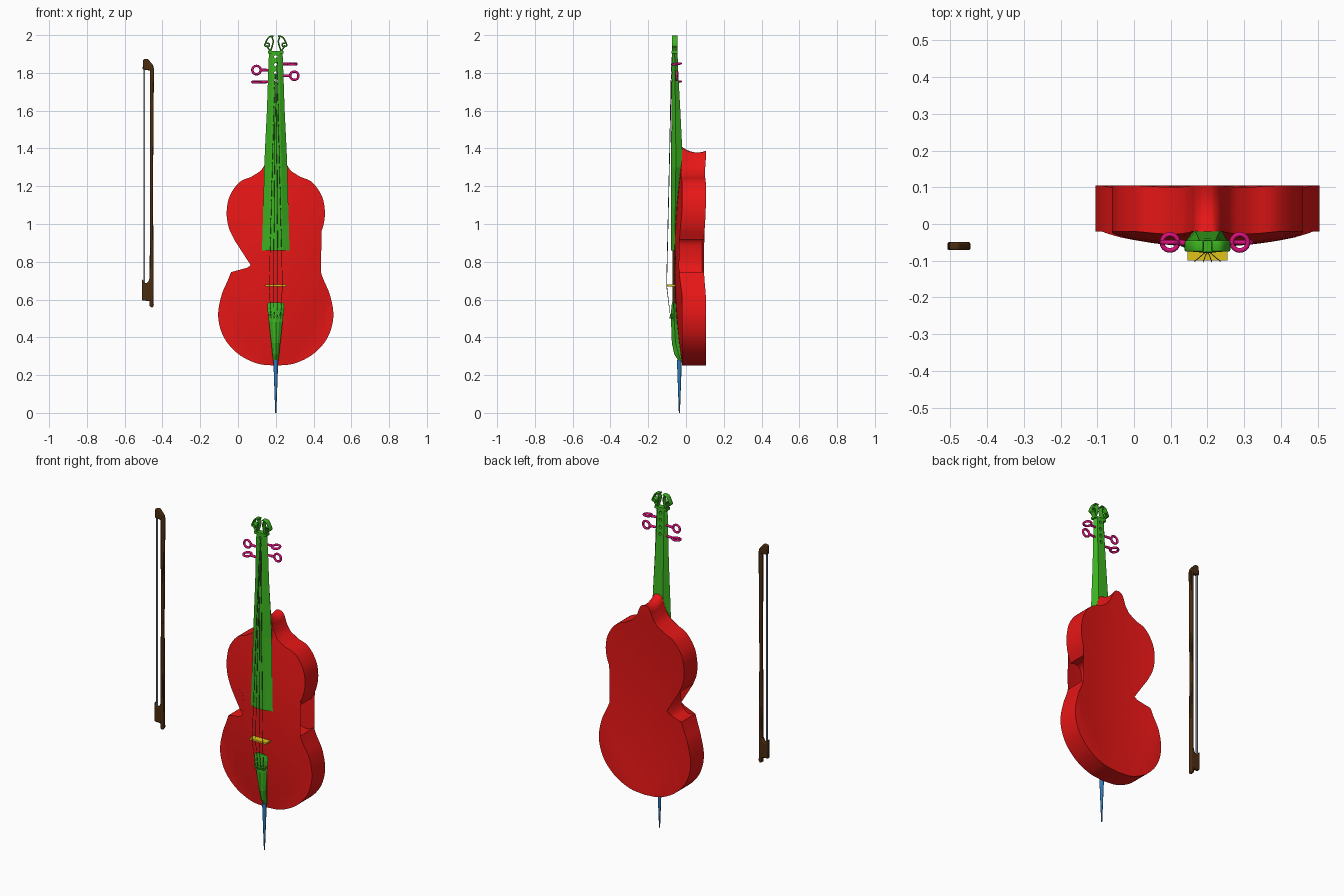
import bpy, bmesh, math
from mathutils import Vector

if "Cube" in bpy.data.objects:
    bpy.data.objects.remove(bpy.data.objects["Cube"])

CX = 0.2  # centre line of the instrument


def mat(name, r, g, b):
    m = bpy.data.materials.new(name)
    m.diffuse_color = (r, g, b, 1)
    m.use_nodes = True
    m.node_tree.nodes["Principled BSDF"].inputs["Base Color"].default_value = m.diffuse_color
    return m


RED, GREEN = mat("red", .8, .008, .008), mat("green", .045, .45, .015)
PINK, YELLOW = mat("pink", .7, .005, .2), mat("yellow", .75, .55, .01)
BLUE, BROWN = mat("blue", .03, .2, .5), mat("brown", .07, .025, .005)
DARK, GREY = mat("dark", .04, .04, .04), mat("grey", .3, .32, .36)


def finish(ob, m, angle=None):
    ob.data.materials.append(m)
    if angle:
        bpy.ops.object.select_all(action='DESELECT')
        ob.select_set(True)
        bpy.context.view_layer.objects.active = ob
        bpy.ops.object.shade_smooth_by_angle(angle=math.radians(angle))
    return ob


def from_bm(name, bm, m, angle=None):
    bmesh.ops.recalc_face_normals(bm, faces=bm.faces)
    me = bpy.data.meshes.new(name)
    bm.to_mesh(me)
    bm.free()
    ob = bpy.data.objects.new(name, me)
    bpy.context.collection.objects.link(ob)
    return finish(ob, m, angle)


def loft(rings):
    """Closed skin through equal-length rings of points."""
    bm = bmesh.new()
    vs = [[bm.verts.new(p) for p in r] for r in rings]
    n = len(vs[0])
    for a, b in zip(vs, vs[1:]):
        for i in range(n):
            j = (i + 1) % n
            bm.faces.new((a[i], a[j], b[j], b[i]))
    bm.faces.new(vs[0])
    bm.faces.new(vs[-1])
    return bm


def prism(outline, y0, y1):
    return loft([[(x, y, z) for x, z in outline] for y in (y0, y1)])


def spline(pts, steps=6):
    """Smooth open curve through 2D points."""
    p = [Vector(q) for q in pts]
    p = [2 * p[0] - p[1]] + p + [2 * p[-1] - p[-2]]
    out = []
    for a, b, c, d in zip(p, p[1:], p[2:], p[3:]):
        for k in range(steps):
            t = k / steps
            out.append(.5 * (2 * b + (c - a) * t + (2 * a - 5 * b + 4 * c - d) * t * t
                             + (3 * b - a - 3 * c + d) * t ** 3))
    return out + [p[-2]]


def box(name, x, y, z, m):
    return from_bm(name, prism([(x[0], z[0]), (x[1], z[0]), (x[1], z[1]), (x[0], z[1])], *y), m)


def rod(name, a, b, r1, r2, m, n=12):
    a, b = Vector(a), Vector(b)
    bpy.ops.mesh.primitive_cone_add(vertices=n, radius1=r1, radius2=r2, depth=(b - a).length,
                                    location=(a + b) / 2,
                                    rotation=(b - a).to_track_quat('Z', 'Y').to_euler())
    ob = bpy.context.object
    ob.name = name
    return finish(ob, m, 40)


# Body: half outline of lower bout, waist, upper bout and heel, mirrored
lower = [(0, .25), (.1, .262), (.2, .313), (.275, .40), (.305, .51), (.288, .62), (.255, .70), (.237, .745)]
waist = [(.237, .745), (.195, .731), (.152, .745), (.13, .79), (.126, .85), (.135, .905), (.168, .929), (.22, .917)]
upper = [(.22, .917), (.25, .985), (.26, 1.065), (.243, 1.15), (.19, 1.223), (.12, 1.254), (.07, 1.29),
         (.047, 1.33), (.034, 1.365), (.018, 1.383), (0, 1.387)]
half = spline(lower)[:-1] + spline(waist)[:-1] + spline(upper)
outline = [(p.x, p.y) for p in half] + [(-p.x, p.y) for p in half[-2:0:-1]]
bm = prism(outline, 0, 1)
bmesh.ops.triangulate(bm, faces=[f for f in bm.faces if len(f.verts) > 4])
cuts = [((x * .05, 0, 0), (1, 0, 0)) for x in range(-6, 7)]
cuts += [((0, 0, .3 + .08 * k), (0, 0, 1)) for k in range(14)]
cuts += [((0, k / 6, 0), (0, 1, 0)) for k in range(1, 6)]
for co, no in cuts:
    bmesh.ops.bisect_plane(bm, geom=bm.verts[:] + bm.edges[:] + bm.faces[:], dist=1e-5,
                           plane_co=co, plane_no=no)
for v in bm.verts:
    x, t, z = v.co
    bulge = max(0, 1 - (x / .305) ** 2 - ((z - .8) / .55) ** 2)
    front, back = -.02 - .042 * bulge, .105 - .025 * bulge
    rise = min(1, max(0, (z - 1.25) / .13)) ** 2
    sag = .02 * (1 - t) - .07 * t * (1 - t)
    v.co = (CX + x, front + (back - front) * t, z + rise * sag)
from_bm("body", bm, RED, 40)


def faceted(name, sections):
    """Faceted bar from (z, half width, back y, side y, front y)."""
    rings = []
    for z, w, yb, ys, yf in sections:
        sec = [(w, ys), (.5 * w, yf + .005), (0, yf), (-.5 * w, yf + .005), (-w, ys), (-.6 * w, yb), (.6 * w, yb)]
        rings.append([(CX + x, y, z) for x, y in sec])
    return from_bm(name, loft(rings), GREEN)


# Neck with fingerboard, pierced by four string holes
neck = faceted("neck_and_fingerboard", [
    (.86, .073, -.055, -.06, -.08), (1.0, .069, -.045, -.058, -.08), (1.3, .061, -.015, -.054, -.079),
    (1.4, .057, -.02, -.054, -.079), (1.6, .047, -.03, -.056, -.077), (1.78, .041, -.04, -.058, -.076),
    (1.91, .036, -.045, -.06, -.075)])
for z in (1.76, 1.80, 1.843, 1.885):
    cutter = rod("hole_cutter", (CX, -.12, z), (CX, 0, z), .009, .009, GREEN)
    mod = neck.modifiers.new("hole", 'BOOLEAN')
    mod.operation, mod.object, mod.solver = 'DIFFERENCE', cutter, 'EXACT'
    bpy.context.view_layer.objects.active = neck
    bpy.ops.object.modifier_apply(modifier=mod.name)
    bpy.data.objects.remove(cutter)


# Openwork head made of flat scrolled ribbons
def ribbon(name, pts, depth=.011, thick=.004):
    cu = bpy.data.curves.new(name, 'CURVE')
    cu.dimensions, cu.extrude, cu.bevel_depth, cu.bevel_resolution = '2D', depth, thick, 1
    cu.fill_mode = 'NONE'
    path = spline(pts, 4)
    sp = cu.splines.new('POLY')
    sp.points.add(len(path) - 1)
    for q, p in zip(sp.points, path):
        q.co = (p.x, p.y, 0, 1)
    ob = bpy.data.objects.new(name, cu)
    ob.location, ob.rotation_euler = (CX, -.06, 0), (math.pi / 2, 0, 0)
    bpy.context.collection.objects.link(ob)
    cu.materials.append(GREEN)


for s in (-1, 1):
    ribbon("head_outer_scroll", [(s * .03, 1.915), (s * .045, 1.938), (s * .058, 1.945), (s * .05, 1.968),
                                 (s * .035, 1.990), (s * .012, 1.994)])
    ribbon("head_inner_post", [(s * .030, 1.91), (s * .018, 1.945), (s * .014, 1.97), (s * .022, 1.993)])
    ribbon("head_curl", [(s * .05, 1.945), (s * .037, 1.94), (s * .036, 1.955), (s * .05, 1.958)])
box("head_base", (CX - .04, CX + .04), (-.076, -.045), (1.903, 1.917), GREEN)

# Tuning pegs: shaft plus ring, alternately upright and flat
for side, z, x, upright in ((-1, 1.815, .102, True), (-1, 1.752, .102, False),
                            (1, 1.785, .098, True), (1, 1.847, .088, False)):
    rod("peg_shaft", (CX + side * .025, -.055, z), (CX + side * (x - .022), -.05, z), .006, .008, PINK)
    bpy.ops.mesh.primitive_torus_add(major_radius=.022, minor_radius=.0065, major_segments=24, minor_segments=10,
                                     location=(CX + side * x, -.05, z),
                                     rotation=(math.pi / 2 if upright else .12, 0, 0))
    bpy.context.object.name = "peg_ring"
    finish(bpy.context.object, PINK, 60)

# Tailpiece with cross bar
faceted("tailpiece", [
    (.275, .014, -.018, -.028, -.04), (.31, .018, -.022, -.04, -.062), (.37, .024, -.03, -.055, -.075),
    (.48, .036, -.045, -.062, -.079), (.555, .045, -.05, -.065, -.078), (.578, .043, -.052, -.065, -.075),
    (.585, .036, -.056, -.065, -.073)])
box("tailpiece_bar", (CX - .038, CX + .038), (-.082, -.06), (.512, .522), GREEN)

# Bridge and endpin
box("bridge", (CX - .055, CX + .055), (-.1, -.045), (.67, .68), YELLOW)
rod("endpin", (CX, -.035, 0), (CX, -.035, .28), .003, .013, BLUE, 16)

# Strings run from tailpiece over the bridge to the pegbox
for i, top in enumerate((1.76, 1.80, 1.843, 1.885)):
    u = (i - 1.5) / 1.5
    over = (CX + u * .035, -.104 + .002 * abs(u), .675)
    rod("tailpiece_pin", (CX + u * .026, -.088, .505), (CX + u * .026, -.065, .505), .005, .005, GREEN, 8)
    rod("lower_string", (CX + u * .026, -.082, .505), over, .0012, .0012, DARK, 6)
    rod("string", over, (CX + u * .006, -.077, top), .0012, .0012, DARK, 6)


# Bow: stick, tip, frog and hair
def bow_part(name, pts, depth):
    ob = from_bm(name, prism(pts, -.06 - depth, -.06 + depth), BROWN)
    bev = ob.modifiers.new("rounded", 'BEVEL')
    bev.width, bev.segments = .005, 2
    finish(ob, BROWN, 40)


bow_part("bow_stick", [(-.468, .563), (-.452, .557), (-.446, .57), (-.45, 1.2), (-.445, 1.825), (-.455, 1.845),
                       (-.466, 1.82), (-.465, 1.2), (-.468, .7)], .011)
bow_part("bow_tip", [(-.505, 1.818), (-.462, 1.812), (-.447, 1.825), (-.449, 1.84), (-.478, 1.875),
                     (-.502, 1.872)], .011)
bow_part("bow_frog", [(-.508, .595), (-.462, .592), (-.458, .715), (-.468, .712), (-.478, .69), (-.492, .685),
                      (-.508, .71)], .011)
box("bow_hair", (-.499, -.493), (-.067, -.053), (.68, 1.83), GREY)
